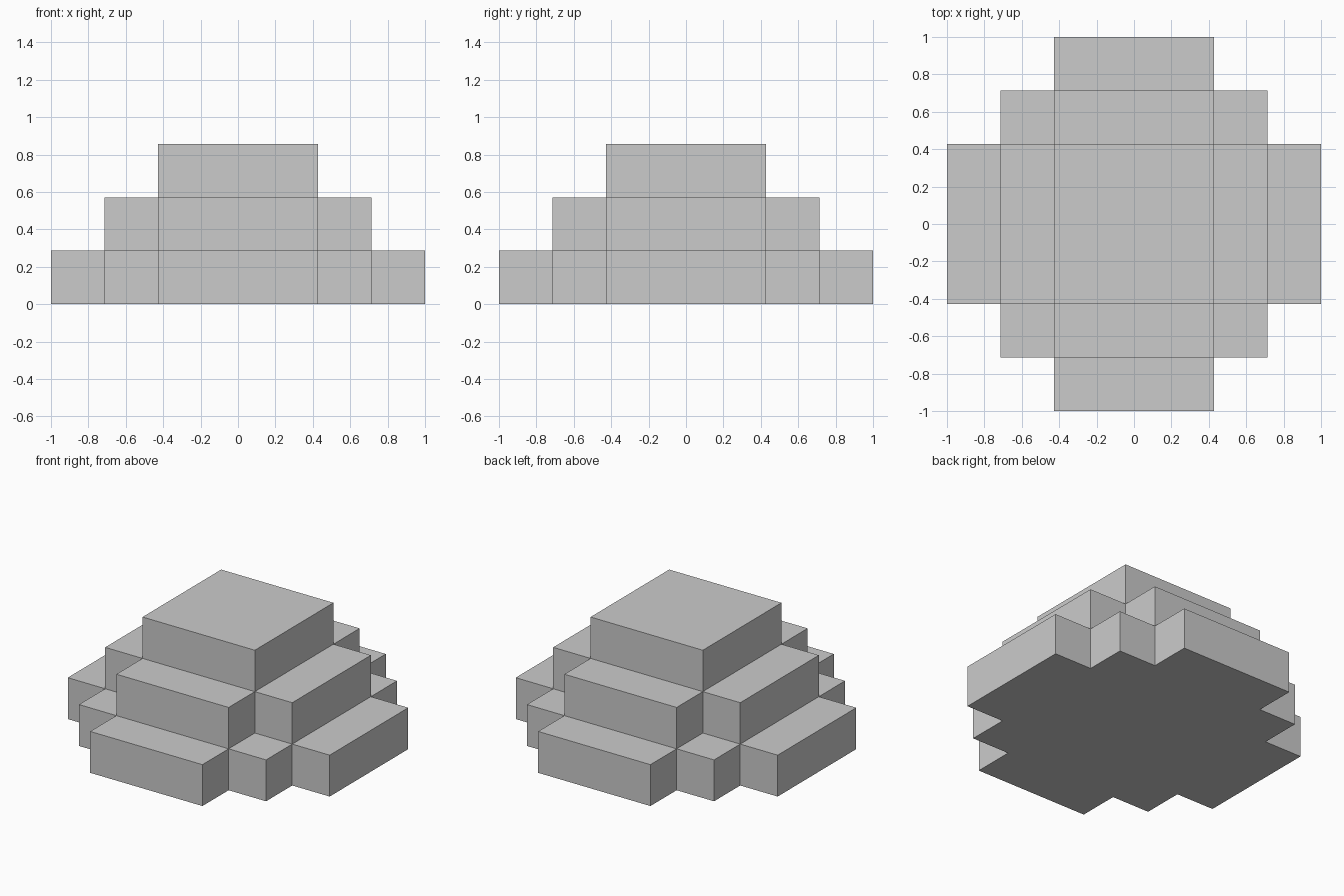
import bpy, bmesh, math
from mathutils import Vector

if "Cube" in bpy.data.objects:
    bpy.data.objects.remove(bpy.data.objects["Cube"])

U = 2 / 7                 # edge length of one block
LIMITS = (10, 5, 2)       # squared radius (in blocks) of each layer, bottom to top


def filled(i, j, k):
    return 0 <= k < len(LIMITS) and i * i + j * j <= LIMITS[k]


# Stepped block dome: one closed skin made of the exposed block sides
bm = bmesh.new()
R = range(-3, 4)
for k in range(len(LIMITS)):
    for i in R:
        for j in R:
            if not filled(i, j, k):
                continue
            c = Vector((i, j, k + 0.5))
            for axis in range(3):
                for s in (-1, 1):
                    n = Vector((0, 0, 0))
                    n[axis] = s
                    if filled(i + int(n.x), j + int(n.y), k + int(n.z)):
                        continue
                    a = Vector((0, 0, 0))
                    a[(axis + 1) % 3] = 1
                    b = n.cross(a)
                    corners = ((-1, -1), (1, -1), (1, 1), (-1, 1))
                    bm.faces.new([bm.verts.new((c + (n + a * p + b * q) / 2) * U)
                                  for p, q in corners])

# Weld the blocks and merge flat areas into single faces
bmesh.ops.remove_doubles(bm, verts=bm.verts[:], dist=1e-4)
bmesh.ops.dissolve_limit(bm, angle_limit=math.radians(1),
                         verts=bm.verts[:], edges=bm.edges[:])
bmesh.ops.recalc_face_normals(bm, faces=bm.faces[:])

mesh = bpy.data.meshes.new("stepped_dome")
bm.to_mesh(mesh)
bm.free()
bpy.context.collection.objects.link(bpy.data.objects.new("stepped_dome", mesh))
